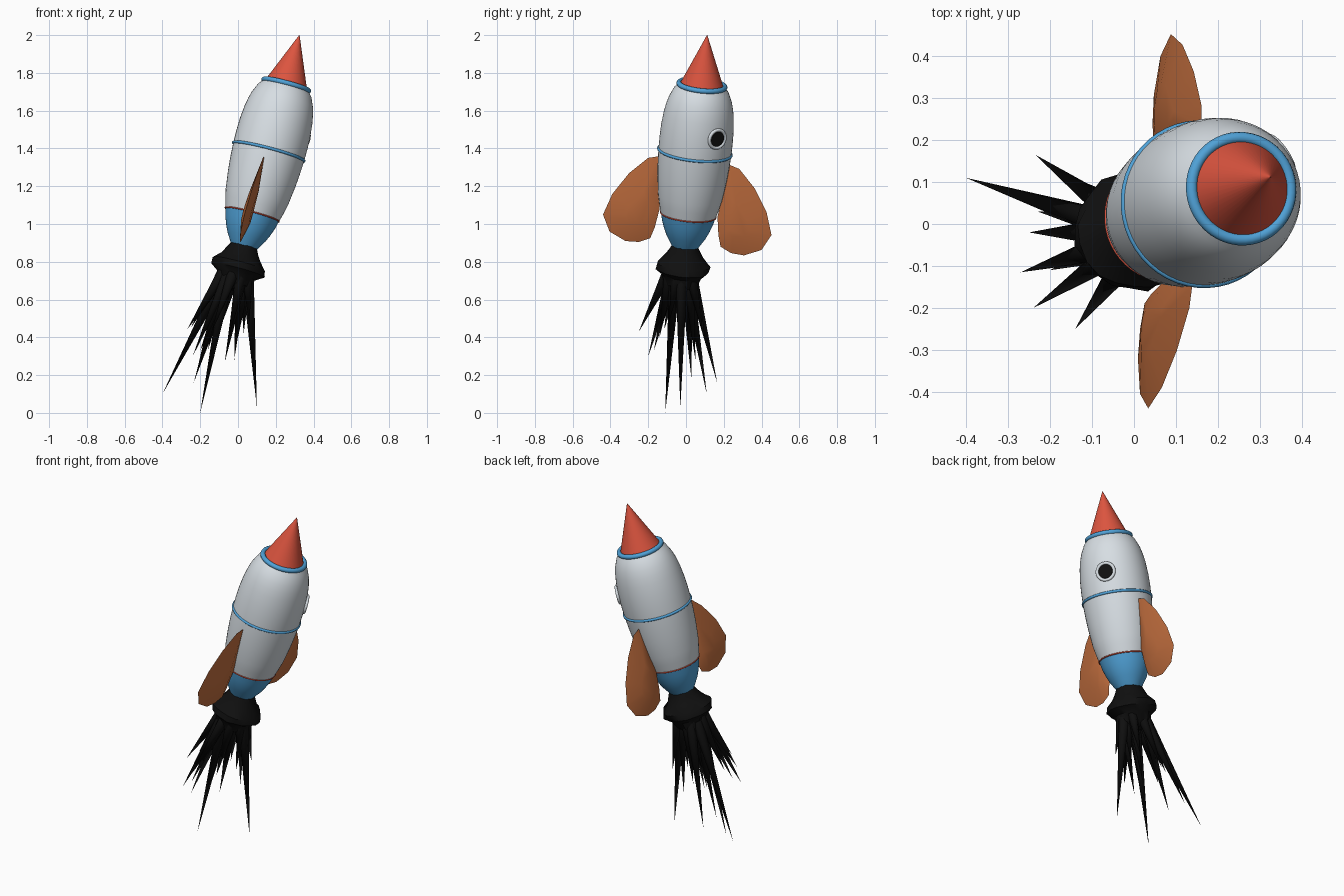
import bpy, bmesh, math, random
from mathutils import Vector, Matrix

if "Cube" in bpy.data.objects:
    bpy.data.objects.remove(bpy.data.objects["Cube"])

random.seed(4)

# Tilted rocket frame: local z runs along the hull, local y across the fins
axis = Vector((0.253, 0.101, 0.962)).normalized()
side = Vector((0.06, 0.992, -0.12))
side = (side - axis * side.dot(axis)).normalized()
out = side.cross(axis)
FRAME = Matrix((out, side, axis)).transposed().to_4x4()
FRAME.translation = (-0.201, -0.098, 0)


def material(name, rgb):
    m = bpy.data.materials.new(name)
    m.diffuse_color = (*rgb, 1)
    m.use_nodes = True
    m.node_tree.nodes["Principled BSDF"].inputs["Base Color"].default_value = m.diffuse_color
    return m


WHITE = material("white_paint", (0.68, 0.73, 0.77))
RED = material("red_paint", (0.72, 0.09, 0.05))
BLUE = material("blue_paint", (0.08, 0.36, 0.68))
ORANGE = material("orange_paint", (0.55, 0.16, 0.05))
BLACK = material("black_smoke", (0.005, 0.005, 0.005))


def finish(name, bm, mat, matrix=FRAME, angle=35):
    bmesh.ops.recalc_face_normals(bm, faces=bm.faces)
    me = bpy.data.meshes.new(name)
    bm.to_mesh(me)
    bm.free()
    ob = bpy.data.objects.new(name, me)
    bpy.context.collection.objects.link(ob)
    ob.matrix_world = matrix
    me.materials.append(mat)
    bpy.ops.object.select_all(action='DESELECT')
    ob.select_set(True)
    bpy.context.view_layer.objects.active = ob
    if angle:
        bpy.ops.object.shade_smooth_by_angle(angle=math.radians(angle))
    return ob


def lathe(name, profile, mat, matrix=FRAME, steps=48, closed=False, jitter=0, angle=35):
    bm = bmesh.new()
    rings = []
    for r, z in profile:
        ring = []
        for i in range(steps):
            a = math.tau * i / steps
            k = r * (1 + random.uniform(-jitter, jitter))
            ring.append(bm.verts.new((k * math.cos(a), k * math.sin(a), z)))
        rings.append(ring)
    pairs = list(zip(rings, rings[1:]))
    if closed:
        pairs.append((rings[-1], rings[0]))
    for a, b in pairs:
        for i in range(steps):
            j = (i + 1) % steps
            bm.faces.new((a[i], a[j], b[j], b[i]))
    if not closed:
        bm.faces.new(rings[0])
        bm.faces.new(rings[-1])
        bmesh.ops.remove_doubles(bm, verts=bm.verts, dist=1e-5)
    return finish(name, bm, mat, matrix, angle)


def ring(name, major, minor, z, mat, matrix=FRAME):
    circle = [(major + minor * math.cos(math.tau * i / 10),
               z + minor * math.sin(math.tau * i / 10)) for i in range(10)]
    return lathe(name, circle, mat, matrix, closed=True, angle=80)


# Hull, nose and tail
lathe("hull", [(0.147, 1.09), (0.16, 1.14), (0.171, 1.19), (0.184, 1.29), (0.190, 1.36),
               (0.194, 1.43), (0.195, 1.5), (0.193, 1.57), (0.186, 1.64), (0.178, 1.685),
               (0.167, 1.725), (0.145, 1.775), (0.118, 1.805)], WHITE)
lathe("nose_cone", [(0.116, 1.8), (0.0005, 2.08)], RED)
lathe("tail_cone", [(0.146, 1.092), (0.136, 1.05), (0.122, 1.01), (0.104, 0.97),
                    (0.07, 0.915)], BLUE)
ring("nose_ring", 0.122, 0.014, 1.803, BLUE)
ring("middle_ring", 0.193, 0.008, 1.437, BLUE)
ring("tail_ring", 0.147, 0.004, 1.091, RED)

# Fins: lens-shaped blades, mirrored across the hull
outline = [(0.19, 1.388), (0.243, 1.373), (0.335, 1.278), (0.412, 1.154), (0.45, 1.035),
           (0.406, 0.947), (0.316, 0.906), (0.246, 0.91), (0.188, 0.938), (0.17, 1.0),
           (0.155, 1.1), (0.175, 1.25)]
for s, name in ((-1, "near_fin"), (1, "far_fin")):
    bm = bmesh.new()
    edge = [bm.verts.new((0, s * r, z)) for r, z in outline]
    for t in (-0.022, 0.022):
        inner = [bm.verts.new((t, s * (0.25 + (r - 0.25) * 0.4), 1.07 + (z - 1.07) * 0.4))
                 for r, z in outline]
        n = len(edge)
        for i in range(n):
            j = (i + 1) % n
            bm.faces.new((edge[i], edge[j], inner[j], inner[i]))
        bm.faces.new(inner)
    finish(name, bm, ORANGE)

# Round window on the side of the hull
th = math.radians(38.5)
win = (FRAME @ Matrix.Rotation(th, 4, 'Z') @ Matrix.Translation((0.19, 0, 1.56))
       @ Matrix.Rotation(math.pi / 2, 4, 'Y'))
ring("window_frame", 0.049, 0.009, 0.003, WHITE, win)
lathe("window_pane", [(0.041, -0.01), (0.04, 0.007)], BLACK, win)

# Smoke collar with a ragged rim
lathe("smoke_collar", [(0.062, 0.937), (0.082, 0.9), (0.1, 0.86), (0.14, 0.82), (0.142, 0.785),
                       (0.105, 0.755), (0.09, 0.71), (0.05, 0.68)], BLACK,
      steps=20, jitter=0.06)

# Trailing smoke spikes, each a thin cone from the collar to its tip
tips = [(-0.40, 0.11, 0.10), (-0.235, 0.165, 0.16), (-0.20, -0.11, 0.0), (0.10, -0.03, 0.03),
        (-0.27, -0.115, 0.44), (-0.14, -0.25, 0.43), (-0.24, -0.20, 0.30), (-0.20, -0.17, 0.33),
        (-0.23, 0.03, 0.17), (-0.25, -0.02, 0.45), (-0.07, -0.08, 0.27), (-0.02, 0.05, 0.28),
        (0.0, -0.02, 0.40), (0.03, 0.09, 0.42), (-0.12, 0.10, 0.38), (-0.05, -0.14, 0.40),
        (-0.16, 0.02, 0.33), (0.06, -0.09, 0.48)]
bm = bmesh.new()
for t in tips:
    tip = Vector(t)
    spread = Vector((tip.x + 0.11, tip.y + 0.03, 0)).normalized()
    base = Vector((-0.012, -0.024, 0.75)) + spread * random.uniform(0.045, 0.07)
    d = tip - base
    m = Matrix.Translation((base + tip) / 2) @ d.to_track_quat('Z', 'Y').to_matrix().to_4x4()
    bmesh.ops.create_cone(bm, cap_ends=True, segments=7, radius1=0.034, radius2=0.0,
                          depth=d.length, matrix=m)
finish("smoke_spikes", bm, BLACK, Matrix.Identity(4), 60)
